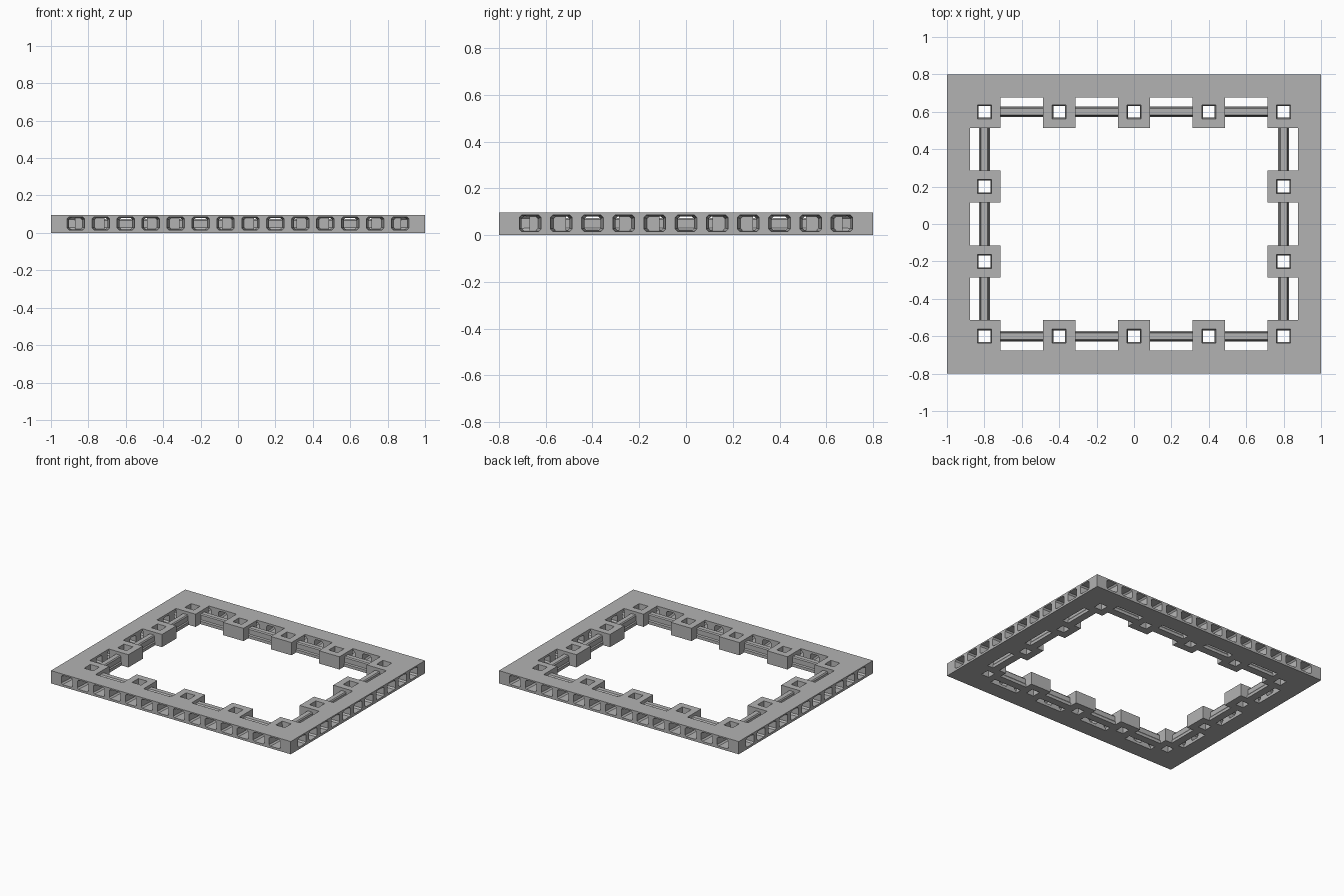
import bpy
import bmesh
from math import pi
from mathutils import Matrix, Vector

cube = bpy.data.objects.get("Cube")
if cube:
    bpy.data.objects.remove(cube, do_unlink=True)

HALF_X, HALF_Y, HEIGHT = 1.0, 0.8, 0.096
SLOT_X, SLOT_Y = 0.877, 0.676      # inner limit of the solid border
POST = 0.086                       # half width of a post block
PITCH = 0.4
STEP = PITCH / 3                   # spacing of the edge openings

grey = bpy.data.materials.new("stone grey")
grey.use_nodes = True
grey.diffuse_color = (0.45, 0.45, 0.45, 1)
grey.node_tree.nodes["Principled BSDF"].inputs["Base Color"].default_value = grey.diffuse_color


def make_object(name, bm):
    bmesh.ops.recalc_face_normals(bm, faces=bm.faces)
    mesh = bpy.data.meshes.new(name)
    bm.to_mesh(mesh)
    bm.free()
    mesh.materials.append(grey)
    obj = bpy.data.objects.new(name, mesh)
    bpy.context.collection.objects.link(obj)
    return obj


def loft(bm, ring_a, ring_b, matrix=Matrix.Identity(4)):
    """Closed solid between two matching outlines."""
    a = [bm.verts.new(matrix @ Vector(p)) for p in ring_a]
    b = [bm.verts.new(matrix @ Vector(p)) for p in ring_b]
    bm.faces.new(a)
    bm.faces.new(b[::-1])
    for i in range(len(a)):
        j = (i + 1) % len(a)
        bm.faces.new((a[j], a[i], b[i], b[j]))


posts = [(PITCH * i, s * 0.6) for i in range(-2, 3) for s in (-1, 1)]
posts += [(s * 0.8, t * 0.2) for s in (-1, 1) for t in (-1, 1)]


def solid(x, y):
    if abs(x) > SLOT_X or abs(y) > SLOT_Y:
        return True
    return any(abs(x - px) < POST and abs(y - py) < POST for px, py in posts)


# Frame plan: border and post blocks, kept cell by cell and extruded
xs = sorted({round(v, 4) for px, _ in posts for v in (px - POST, px + POST)}
            | {-HALF_X, -SLOT_X, SLOT_X, HALF_X})
ys = sorted({round(v, 4) for _, py in posts for v in (py - POST, py + POST)}
            | {-HALF_Y, -SLOT_Y, SLOT_Y, HALF_Y})
bm = bmesh.new()
for x0, x1 in zip(xs, xs[1:]):
    for y0, y1 in zip(ys, ys[1:]):
        if solid((x0 + x1) / 2, (y0 + y1) / 2):
            bm.faces.new([bm.verts.new((x, y, 0)) for x, y in
                          ((x0, y0), (x1, y0), (x1, y1), (x0, y1))])
bmesh.ops.remove_doubles(bm, verts=bm.verts, dist=0.0005)
top = bmesh.ops.extrude_face_region(bm, geom=bm.faces[:])["geom"]
bmesh.ops.translate(bm, vec=(0, 0, HEIGHT),
                    verts=[v for v in top if isinstance(v, bmesh.types.BMVert)])
bmesh.ops.recalc_face_normals(bm, faces=bm.faces)
bmesh.ops.dissolve_limit(bm, angle_limit=0.01, verts=bm.verts, edges=bm.edges)
frame = make_object("base_frame", bm)

# Cutters: tapered square sockets through the posts
cut = bmesh.new()


def square(px, py, h, z):
    return [(px - h, py - h, z), (px + h, py - h, z), (px + h, py + h, z), (px - h, py + h, z)]


for px, py in posts:
    loft(cut, square(px, py, 0.031, -0.01), square(px, py, 0.038, HEIGHT + 0.01))


# Cutters: tapered openings with clipped corners along every edge
def opening(x, y, w, z0, z1, c=0.01):
    return [(x - w + c, y, z0), (x + w - c, y, z0), (x + w, y, z0 + c), (x + w, y, z1 - c),
            (x + w - c, y, z1), (x - w + c, y, z1), (x - w, y, z1 - c), (x - w, y, z0 + c)]


for k in range(4):
    half, inner, count = ((HALF_Y, SLOT_Y, 14), (HALF_X, SLOT_X, 11))[k % 2]
    turn = Matrix.Rotation(k * pi / 2, 4, 'Z')
    for i in range(count):
        x = (i - (count - 1) / 2) * STEP
        loft(cut, opening(x, -half - 0.005, 0.047, 0.016, 0.086),
             opening(x, -inner + 0.006, 0.034, 0.02, 0.08), turn)
cutter = make_object("opening_cutter", cut)

mod = frame.modifiers.new("openings", 'BOOLEAN')
mod.operation = 'DIFFERENCE'
mod.solver = 'EXACT'
mod.use_self = True
mod.object = cutter
bpy.context.view_layer.objects.active = frame
frame.select_set(True)
bpy.ops.object.modifier_apply(modifier=mod.name)
bpy.data.objects.remove(cutter, do_unlink=True)


# Rails bridging neighbouring posts
def rail_profile(x, y):
    side = [(0.029, 0), (0.029, 0.022), (0.023, 0.03), (0.023, 0.066), (0.017, 0.074)]
    return [(x, y + w, z) for w, z in side] + [(x, y - w, z) for w, z in side[::-1]]


for k, name in enumerate(("front_rails", "left_rails", "back_rails", "right_rails")):
    offset, count = ((0.6, 4), (0.8, 3))[k % 2]
    turn = Matrix.Rotation(k * pi / 2, 4, 'Z')
    rails = bmesh.new()
    for i in range(count):
        x = (i - (count - 1) / 2) * PITCH
        reach = PITCH / 2 - POST + 0.002
        loft(rails, rail_profile(x - reach, -offset), rail_profile(x + reach, -offset), turn)
    make_object(name, rails)
